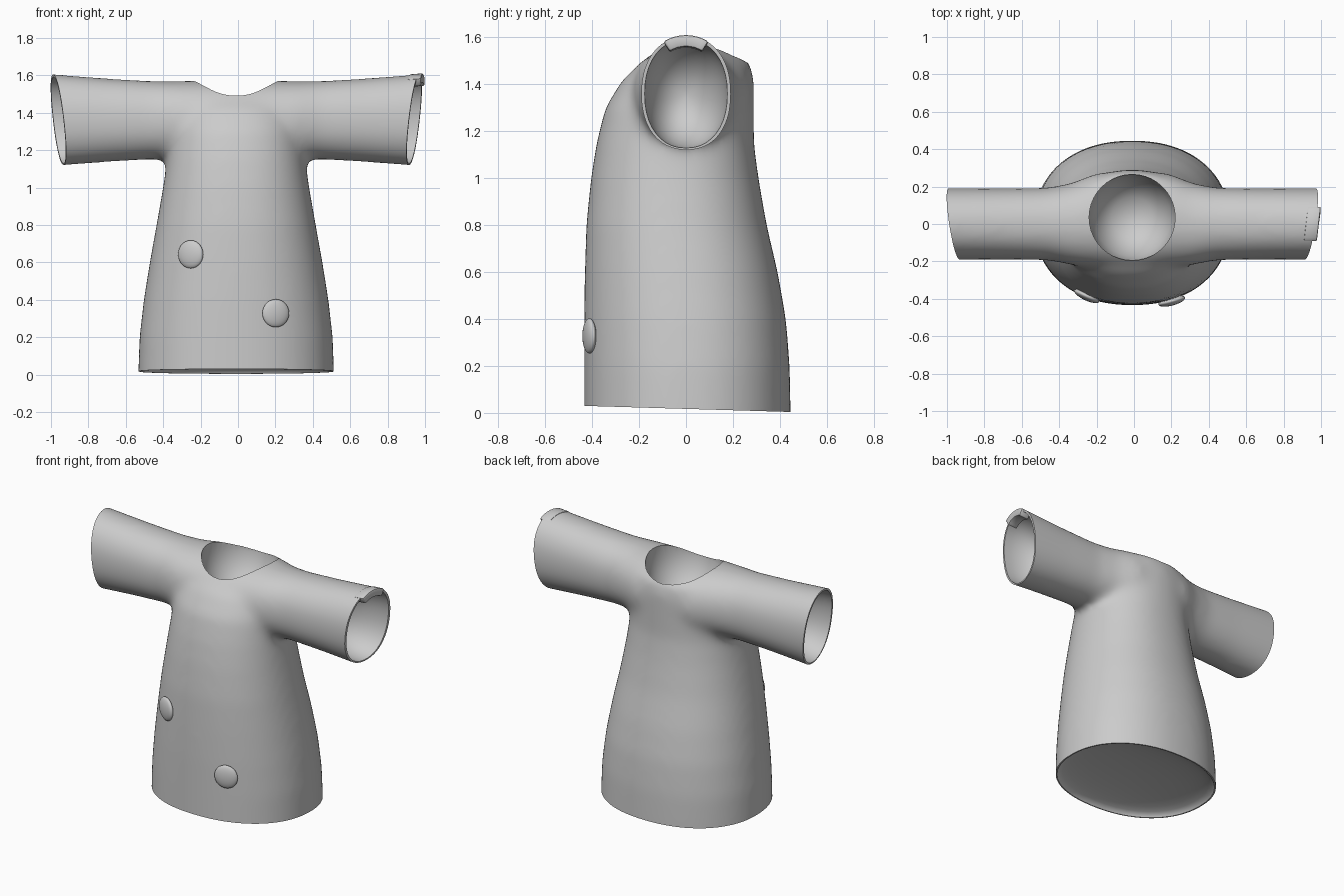
import bpy, bmesh, math
from mathutils import Vector

default = bpy.data.objects.get("Cube")
if default:
    bpy.data.objects.remove(default)

cloth = bpy.data.materials.new("grey_cloth")
cloth.use_nodes = True
cloth.diffuse_color = (0.6, 0.6, 0.6, 1)
cloth.node_tree.nodes["Principled BSDF"].inputs["Base Color"].default_value = (0.6, 0.6, 0.6, 1)


def add_loft(bm, rings, sides=40, power=2.2, phase=0.0):
    """Closed skin through rings of (centre, first radius vector, second radius vector)."""
    loops = []
    for centre, u, v in rings:
        loop = []
        for i in range(sides):
            a = phase + math.tau * i / sides
            c, s = math.cos(a), math.sin(a)
            c = math.copysign(abs(c) ** (2 / power), c)
            s = math.copysign(abs(s) ** (2 / power), s)
            loop.append(bm.verts.new(Vector(centre) + Vector(u) * c + Vector(v) * s))
        loops.append(loop)
    for a, b in zip(loops, loops[1:]):
        for i in range(sides):
            j = (i + 1) % sides
            bm.faces.new((a[i], a[j], b[j], b[i]))
    bm.faces.new(loops[0][::-1])
    bm.faces.new(loops[-1])


def finish(bm, name):
    bmesh.ops.recalc_face_normals(bm, faces=bm.faces)
    mesh = bpy.data.meshes.new(name)
    bm.to_mesh(mesh)
    bm.free()
    mesh.materials.append(cloth)
    obj = bpy.data.objects.new(name, mesh)
    bpy.context.collection.objects.link(obj)
    return obj


def bake(obj):
    """Apply the modifiers."""
    graph = bpy.context.evaluated_depsgraph_get()
    mesh = bpy.data.meshes.new_from_object(obj.evaluated_get(graph))
    obj.modifiers.clear()
    obj.data = mesh
    mesh.materials.clear()
    mesh.materials.append(cloth)


def smooth(obj):
    bpy.ops.object.select_all(action='DESELECT')
    obj.select_set(True)
    bpy.context.view_layer.objects.active = obj
    bpy.ops.object.shade_smooth_by_angle(angle=math.radians(40))


def opening(name, centre, u, v, outward, depth, rim):
    """Cutter that trims an end flat and hollows a bowl behind it."""
    centre, u, v, outward = map(Vector, (centre, u, v, outward))
    rings = [(centre + outward * 0.5, u * 2, v * 2), (centre, u * 2, v * 2)]
    ru = u * (1 - rim / u.length)
    rv = v * (1 - rim / v.length)
    for k in range(9):
        a = k / 8 * 1.5
        rings.append((centre - outward * depth * math.sin(a), ru * math.cos(a), rv * math.cos(a)))
    bm = bmesh.new()
    add_loft(bm, rings)
    return finish(bm, name)


# Torso: height, half width, front y, back y
profile = [(-0.15, 0.525, -0.435, 0.447), (0.0, 0.525, -0.435, 0.447), (0.2, 0.518, -0.435, 0.443),
           (0.4, 0.495, -0.435, 0.427), (0.6, 0.463, -0.432, 0.392), (0.8, 0.427, -0.426, 0.345),
           (1.0, 0.392, -0.406, 0.31), (1.15, 0.37, -0.382, 0.29), (1.3, 0.355, -0.345, 0.29),
           (1.42, 0.335, -0.272, 0.29), (1.5, 0.3, -0.18, 0.272), (1.56, 0.25, -0.08, 0.15)]
bm = bmesh.new()
add_loft(bm, [((-0.01, (f + b) / 2, z), (w, 0, 0), (0, (b - f) / 2, 0))
              for z, w, f, b in profile])

# Sleeves: one tube running across the shoulders
half = [(0.0, 0.27, 0.206), (0.2, 0.25, 0.214), (0.32, 0.22, 0.208), (0.45, 0.194, 0.21),
        (0.7, 0.191, 0.225), (1.0, 0.193, 0.249), (1.15, 0.193, 0.256)]
tube = [(-x, ry, rz) for x, ry, rz in reversed(half[1:])] + half
add_loft(bm, [((x - 0.01, 0.02 if abs(x) < 0.3 else 0, 1.36), (0, ry, 0), (0, 0, rz))
              for x, ry, rz in tube])
tunic = finish(bm, "tunic")
blend = tunic.modifiers.new("blend", 'REMESH')
blend.mode = 'VOXEL'
blend.voxel_size = 0.018
relax = tunic.modifiers.new("relax", 'SMOOTH')
relax.factor = 0.5
relax.iterations = 36

# Openings at the hem, both cuffs and the neck
cutters = [opening("hem_cutter", (-0.01, 0.005, 0.017), (0.522, 0, 0), (0, 0.44, -0.013),
                   (0, 0, -1), 0.07, 0.008)]
for side, x in ((-1, -0.96), (1, 0.942)):
    cutters.append(opening("cuff_cutter", (x, 0, 1.36), (side * 0.028, 0, 0.245),
                           (side * 0.029, 0.19, 0), (side, 0, 0), 0.28, 0.014))
bm = bmesh.new()
add_loft(bm, [((-0.01, 0.035, z), (r, 0, 0), (0, r, 0)) for z, r in
              ((1.8, 0.23), (1.48, 0.23), (1.4, 0.205), (1.33, 0.165), (1.28, 0.11), (1.255, 0.03))],
         power=2)
cutters.append(finish(bm, "neck_cutter"))
for cutter in cutters:
    cutter.hide_render = True
    cut = tunic.modifiers.new("opening", 'BOOLEAN')
    cut.operation = 'DIFFERENCE'
    cut.solver = 'EXACT'
    cut.object = cutter
bake(tunic)
smooth(tunic)
for cutter in cutters:
    bpy.data.objects.remove(cutter)

# Buttons on the front
for name, place, turn in (("upper_button", (-0.253, -0.385, 0.643), -25),
                          ("lower_button", (0.202, -0.412, 0.328), 15)):
    bm = bmesh.new()
    bmesh.ops.create_uvsphere(bm, u_segments=24, v_segments=14, radius=1)
    button = finish(bm, name)
    button.scale = (0.074, 0.024, 0.075)
    button.rotation_euler.z = math.radians(turn)
    button.location = place
    smooth(button)

# Curved clip over the left cuff
bm = bmesh.new()
rings = []
for k in range(9):
    a = math.radians(-32 + 8 * k)
    y = 0.155 * math.sin(a)
    rings.append(((0.953 + 0.13 * y, y, 1.428 + 0.155 * math.cos(a)), (0.05, 0, 0.004),
                  (0, 0.035 * math.sin(a), 0.035 * math.cos(a))))
add_loft(bm, rings, sides=4, power=2, phase=math.pi / 4)
clip = finish(bm, "cuff_clip")
bevel = clip.modifiers.new("bevel", 'BEVEL')
bevel.width = 0.008
bevel.segments = 2
bake(clip)
smooth(clip)
